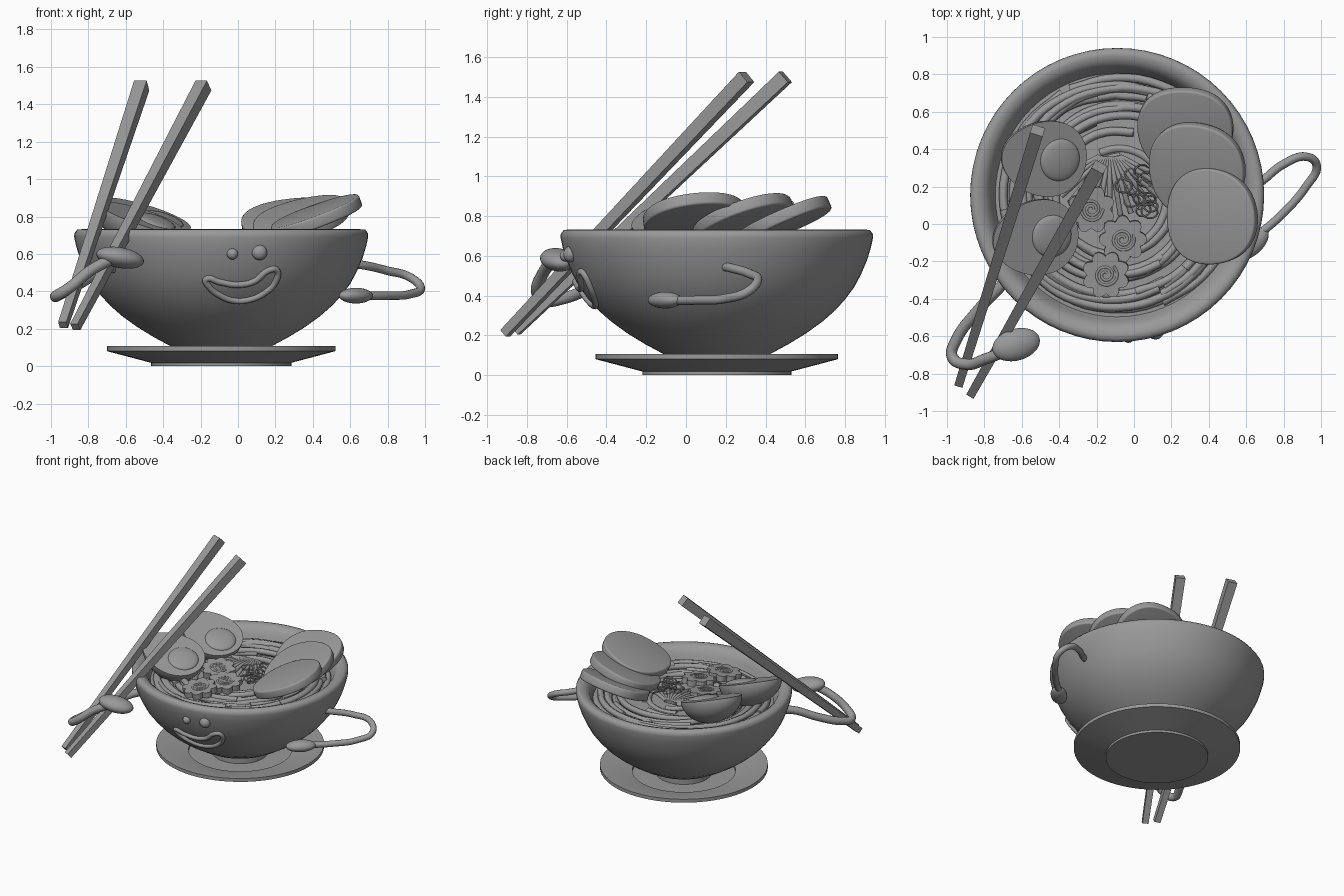
import bpy, bmesh, math, random
from mathutils import Vector, Matrix

if "Cube" in bpy.data.objects:
    bpy.data.objects.remove(bpy.data.objects["Cube"])
random.seed(4)
CX, CY = -0.09, 0.155          # bowl axis
grey = bpy.data.materials.new("dark_grey")
grey.diffuse_color = (.32, .32, .32, 1)
grey.use_nodes = True
grey.node_tree.nodes["Principled BSDF"].inputs["Base Color"].default_value = grey.diffuse_color


def finish(ob, angle=40):
    bpy.ops.object.select_all(action='DESELECT')
    bpy.context.view_layer.objects.active = ob
    ob.select_set(True)
    ob.data.materials.append(grey)
    bpy.ops.object.shade_smooth_by_angle(angle=math.radians(angle))
    return ob


def from_bmesh(name, bm, matrix=Matrix(), angle=40):
    me = bpy.data.meshes.new(name)
    bmesh.ops.recalc_face_normals(bm, faces=bm.faces)
    bm.to_mesh(me)
    bm.free()
    me.transform(matrix)
    ob = bpy.data.objects.new(name, me)
    bpy.context.collection.objects.link(ob)
    return finish(ob, angle)


def lathe(name, profile, seg=64):
    bm = bmesh.new()
    vs = [bm.verts.new((r, 0, z)) for r, z in profile]
    es = [bm.edges.new(p) for p in zip(vs, vs[1:])]
    bmesh.ops.spin(bm, geom=vs + es, axis=(0, 0, 1), cent=(0, 0, 0),
                   steps=seg, angle=math.tau)
    bmesh.ops.remove_doubles(bm, verts=bm.verts, dist=1e-4)
    return from_bmesh(name, bm, Matrix.Translation((CX, CY, 0)), 50)


def tubes(name, paths, radius, closed=False, res=4, sides=2):
    cu = bpy.data.curves.new(name, 'CURVE')
    cu.dimensions = '3D'
    cu.bevel_depth, cu.bevel_resolution = radius, sides
    cu.resolution_u, cu.use_fill_caps = res, True
    for pts in paths:
        sp = cu.splines.new('BEZIER')
        sp.bezier_points.add(len(pts) - 1)
        for bp, p in zip(sp.bezier_points, pts):
            bp.co = p
            bp.handle_left_type = bp.handle_right_type = 'AUTO'
        sp.use_cyclic_u = closed
    ob = bpy.data.objects.new(name, cu)
    bpy.context.collection.objects.link(ob)
    bpy.ops.object.select_all(action='DESELECT')
    bpy.context.view_layer.objects.active = ob
    ob.select_set(True)
    bpy.ops.object.convert(target='MESH')
    return finish(bpy.context.object, 50)


def facing(loc, normal, spin=0):
    # frame whose z axis is the normal, x axis close to world x
    q = Vector((0, 0, 1)).rotation_difference(Vector(normal))
    return Matrix.Translation(loc) @ q.to_matrix().to_4x4() @ Matrix.Rotation(spin, 4, 'Z')


def ellipsoid(name, matrix, radii):
    bm = bmesh.new()
    bmesh.ops.create_uvsphere(bm, u_segments=32, v_segments=16, radius=1)
    return from_bmesh(name, bm, matrix @ Matrix.Diagonal((*radii, 1)))


# saucer
lathe("saucer", [(0, 0), (.375, 0), (.375, .018), (.61, .08), (.61, .107),
                 (.595, .107), (.375, .055), (.375, .035), (0, .035)])

# bowl
outer = [(.2, .075), (.28, .112), (.36, .155), (.45, .21), (.53, .268), (.595, .325),
         (.645, .38), (.69, .44), (.725, .505), (.755, .575), (.775, .64), (.786, .69)]
lathe("bowl", [(0, .03), (.2, .03)] + outer + [(.785, .71), (.77, .73), (.745, .732),
      (.715, .722), (.69, .70), (.67, .66), (.645, .60), (.55, .45), (.4, .3), (0, .2)])
lathe("broth", [(.66, .615), (.6, .62), (.3, .625), (0, .63)])


def on_bowl(x, z, lift=0):
    for (r0, z0), (r1, z1) in zip(outer, outer[1:]):
        if z0 <= z <= z1:
            r = r0 + (r1 - r0) * (z - z0) / (z1 - z0) + lift
            return Vector((x, CY - math.sqrt(r * r - (x - CX) ** 2), z))


# noodles: arcs running round the bowl
paths = []
for i in range(30):
    r = .22 + .42 * math.sqrt(i / 29)
    a0, length = random.uniform(0, math.tau), random.uniform(1.8, 3.6)
    ox, oy, dr = random.uniform(-.02, .02), random.uniform(-.02, .02), random.uniform(-.1, .05)
    z0, ph = random.uniform(.622, .65), random.uniform(0, 6)
    pts = []
    for k in range(9):
        t = k / 8
        a, rr = a0 + length * t, min(r + dr * t, .625)
        pts.append((CX + ox + rr * math.cos(a), CY + oy + rr * math.sin(a),
                    z0 + .012 * math.sin(ph + 5 * t)))
    paths.append(pts)
tubes("noodles", paths, .023)

# fan of straight noodles in the middle
fan = []
for i in range(15):
    a = math.radians(-165 + 150 * i / 14)
    d = Vector((math.cos(a), math.sin(a), 0))
    s = Vector((-.13 + .008 * (i - 7), .36, .685))
    fan.append([s, s + d * .13 + Vector((0, -.03, .005)), s + d * .27 + Vector((0, -.05, -.03))])
tubes("noodle_fan", fan, .014)

# chopped onion rings
rings = []
for i in range(16):
    c = Vector((random.uniform(-.08, .13), random.uniform(.05, .3), random.uniform(.68, .705)))
    m = facing(c, (random.uniform(-.5, .5), random.uniform(-.5, .5), 1))
    r = random.uniform(.03, .048)
    rings.append([m @ Vector((r * math.cos(k * math.pi / 4), r * .8 * math.sin(k * math.pi / 4), 0))
                  for k in range(8)])
tubes("onion_rings", rings, .005, True, 3, 1)

# scalloped fish cake slices with a spiral
for n, (x, y) in enumerate([(-.23, .08), (-.06, -.08), (-.15, -.27)]):
    m = facing((x, y, .69), (.1 - .08 * n, -.12, 1), n * .4)
    bm = bmesh.new()
    f = bm.faces.new([bm.verts.new(((.1 + .028 * abs(math.sin(4 * a))) * math.cos(a),
                                    (.1 + .028 * abs(math.sin(4 * a))) * math.sin(a), -.025))
                      for a in [k * math.tau / 64 for k in range(64)]])
    top = bmesh.ops.extrude_face_region(bm, geom=[f])['geom']
    bmesh.ops.translate(bm, verts=[v for v in top if isinstance(v, bmesh.types.BMVert)],
                        vec=(0, 0, .045))
    from_bmesh(f"fish_cake_{n + 1}", bm, m)
    tubes(f"fish_cake_swirl_{n + 1}",
          [[m @ Vector(((.012 + .0038 * k) * math.cos(k * .9), (.012 + .0038 * k) * math.sin(k * .9), .017))
            for k in range(15)]], .008)

# halved eggs with yolks
for n, (loc, spin) in enumerate([((-.48, .35, .815), -.12), ((-.525, -.075, .80), .08)]):
    m = facing(loc, (.3, -.2, .9), spin)
    bm = bmesh.new()
    bmesh.ops.create_uvsphere(bm, u_segments=48, v_segments=24, radius=1)
    bmesh.ops.bisect_plane(bm, geom=bm.verts[:] + bm.edges[:] + bm.faces[:], dist=1e-4,
                           plane_co=(0, 0, .001), plane_no=(0, 0, 1), clear_outer=True)
    bmesh.ops.holes_fill(bm, edges=[e for e in bm.edges if e.is_boundary])
    for v in bm.verts:
        taper = 1 + .13 * v.co.x
        v.co = Vector((v.co.x * .24, v.co.y * .205 * taper, v.co.z * .18 * taper))
    from_bmesh(f"egg_half_{n + 1}", bm, m)
    ellipsoid(f"egg_yolk_{n + 1}", m @ Matrix.Translation((.09, 0, 0)), (.11, .115, .025))

# three meat slices fanned out, each leaning up on the rim
for n, (loc, normal, rx, ry) in enumerate([((.275, .50, .775), (-.12, -.38, .9), .26, .25),
                                           ((.335, .29, .785), (-.24, -.3, .9), .265, .265),
                                           ((.415, .04, .80), (-.33, -.12, .9), .255, .262)]):
    bm = bmesh.new()
    bmesh.ops.create_cone(bm, cap_ends=True, segments=48, radius1=1, radius2=1, depth=1)
    for v in bm.verts:
        a = math.atan2(v.co.y, v.co.x)
        k = 1 + .02 * math.sin(3 * a + n) - .015 * math.cos(4 * a)
        v.co = Vector((v.co.x * rx * k, v.co.y * ry * k, v.co.z * .065))
    rim = [e for e in bm.edges if abs(e.verts[0].co.z - e.verts[1].co.z) < 1e-4]
    bmesh.ops.bevel(bm, geom=rim, offset=.012, segments=3, profile=.5, affect='EDGES')
    from_bmesh(f"meat_slice_{n + 1}", bm, facing(loc, normal))

# chopsticks
for n, (a, b) in enumerate([((-.935, -.855, .22), (-.515, .50, 1.50)),
                            ((-.87, -.91, .21), (-.185, .305, 1.50))]):
    a, b = Vector(a), Vector(b)
    bm = bmesh.new()
    bmesh.ops.create_cone(bm, cap_ends=True, segments=4, radius1=.032, radius2=.05,
                          depth=(b - a).length)
    rot = (b - a).to_track_quat('Z', 'Y').to_matrix().to_4x4()
    from_bmesh(f"chopstick_{n + 1}", bm,
               Matrix.Translation((a + b) / 2) @ rot @ Matrix.Rotation(math.pi / 4, 4, 'Z'), 30)

# arms and hands
tubes("left_arm", [[(-.64, -.25, .53), (-.71, -.33, .52), (-.85, -.48, .44), (-.95, -.62, .385),
                    (-.972, -.71, .375), (-.90, -.75, .42), (-.79, -.72, .51),
                    (-.66, -.67, .58)]], .03, res=8, sides=4)
tubes("right_arm", [[(.58, .17, .55), (.67, .22, .54), (.80, .32, .51), (.92, .36, .475),
                     (.977, .31, .42), (.92, .20, .385), (.80, .06, .377),
                     (.64, -.08, .375)]], .023, res=8, sides=4)
ellipsoid("left_hand", Matrix.Translation((-.63, -.645, .58)) @ Matrix.Rotation(.28, 4, 'Z')
          @ Matrix.Rotation(.18, 4, 'Y'), (.132, .085, .055))
ellipsoid("right_hand", Matrix.Translation((.63, -.105, .377)) @ Matrix.Rotation(.75, 4, 'Z'),
          (.11, .06, .042))

# face: eyes and open smiling mouth following the bowl wall
ellipsoid("left_eye", Matrix.Translation(on_bowl(-.03, .60)), (.03, .03, .03))
ellipsoid("right_eye", Matrix.Translation(on_bowl(.115, .608)), (.041, .035, .041))
mouth = [(-.17, .465), (-.10, .45), (0, .435), (.09, .455), (.16, .51), (.205, .515), (.20, .45),
         (.14, .39), (.06, .355), (-.02, .35), (-.10, .38), (-.155, .425)]
tubes("mouth", [[on_bowl(x, z, .006) for x, z in mouth]], .017, True, 6, 3)
